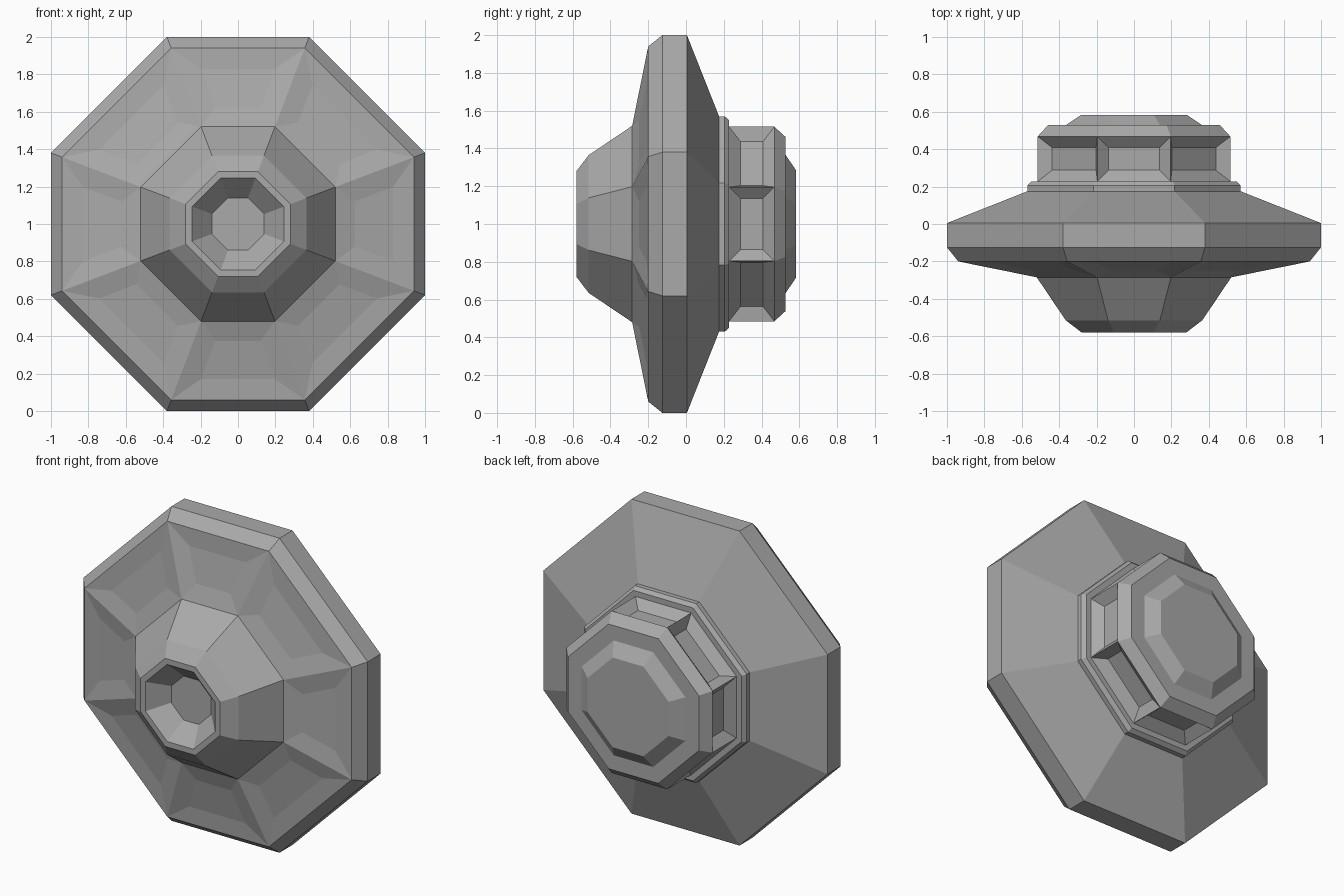
import bpy, bmesh

if "Cube" in bpy.data.objects:
    bpy.data.objects.remove(bpy.data.objects["Cube"])

K = 0.38        # half-length of the straight sides relative to the apothem
CENTRE_Z = 1.0

grey = bpy.data.materials.new("mid grey")
grey.diffuse_color = (0.40, 0.40, 0.40, 1)
grey.use_nodes = True
grey.node_tree.nodes["Principled BSDF"].inputs["Base Color"].default_value = grey.diffuse_color


def loft(name, profile, cap_front=False, cap_back=False, panels=None):
    """Octagonal loft along y. profile = [(y, apothem)], front to back.
    panels = (segment index, inset width, depth) sinks a panel in each side."""
    corners = [(1, -K), (1, K), (K, 1), (-K, 1),
               (-1, K), (-1, -K), (-K, -1), (K, -1)]
    bm = bmesh.new()
    rings = [[bm.verts.new((x * r, y, CENTRE_Z + z * r)) for x, z in corners]
             for y, r in profile]
    sunk = []
    for s, (a, b) in enumerate(zip(rings, rings[1:])):
        for i in range(8):
            j = (i + 1) % 8
            f = bm.faces.new((a[i], b[i], b[j], a[j]))
            if panels and s == panels[0]:
                sunk.append(f)
    if cap_front:
        bm.faces.new(rings[0])
    if cap_back:
        bm.faces.new(rings[-1][::-1])
    bm.normal_update()
    if sunk:
        bmesh.ops.inset_individual(bm, faces=sunk, thickness=panels[1],
                                   depth=-panels[2], use_even_offset=True)
    mesh = bpy.data.meshes.new(name)
    bm.to_mesh(mesh)
    bm.free()
    mesh.materials.append(grey)
    obj = bpy.data.objects.new(name, mesh)
    bpy.context.collection.objects.link(obj)
    return obj


# Front nose with its hollow mouth
loft("nose", [(-0.47, 0.14), (-0.58, 0.245), (-0.58, 0.28),
              (-0.515, 0.365), (-0.285, 0.52)], cap_front=True)

# Wide disc, with shallow panels on its front slope
loft("disc", [(-0.285, 0.52), (-0.20, 0.94), (-0.125, 1.0),
              (0.005, 1.0), (0.175, 0.57)], panels=(0, 0.11, 0.015))

# Collar behind the disc
loft("collar", [(0.175, 0.57), (0.205, 0.57), (0.228, 0.55), (0.228, 0.515)])

# Rear drum with sunken side panels and a raised end cap
loft("rear_drum", [(0.228, 0.515), (0.468, 0.515), (0.528, 0.46),
                   (0.528, 0.365), (0.582, 0.285)],
     cap_back=True, panels=(0, 0.06, 0.05))
